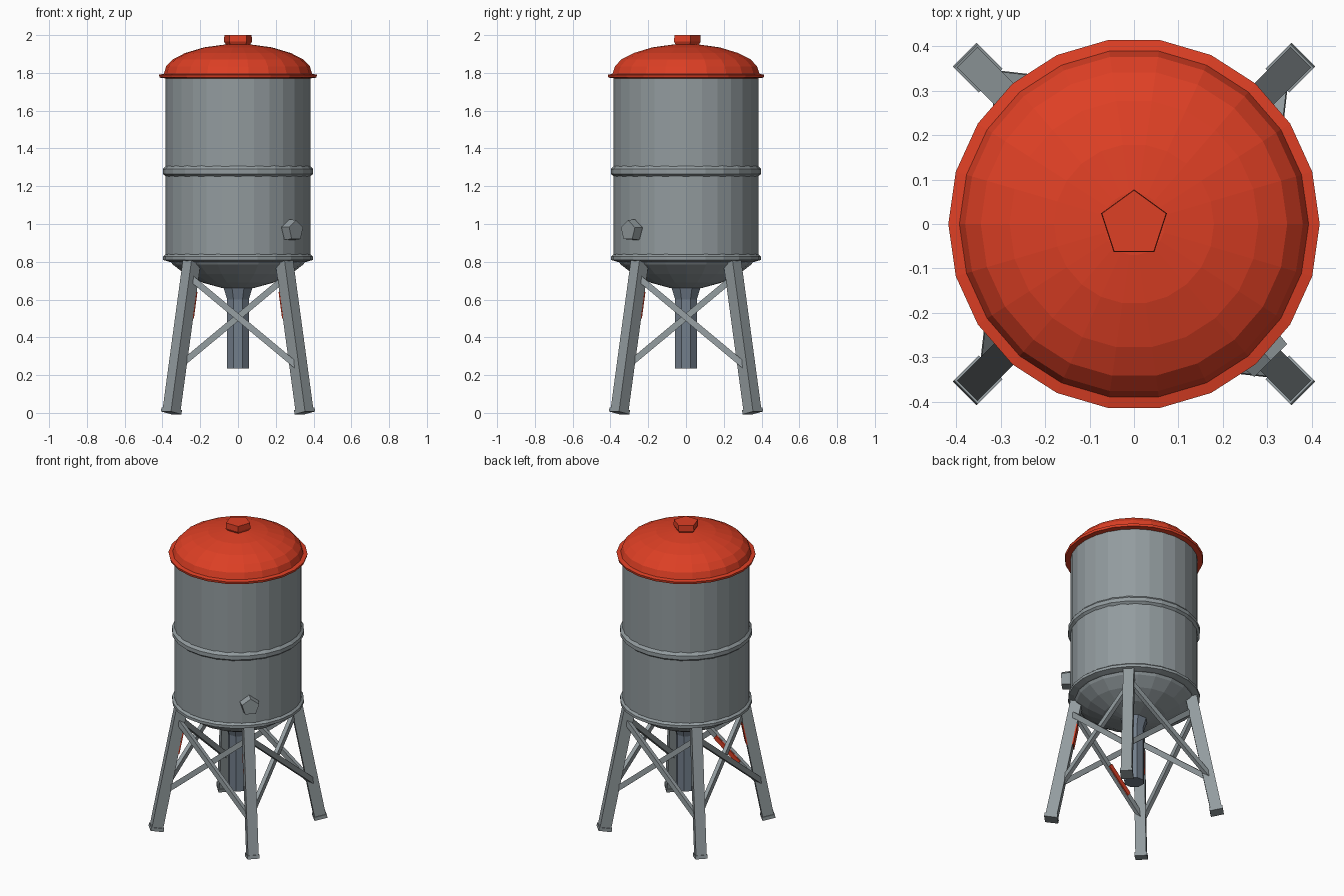
import bpy, bmesh, math
from mathutils import Vector, Matrix

if "Cube" in bpy.data.objects:
    bpy.data.objects.remove(bpy.data.objects["Cube"], do_unlink=True)


def material(name, rgb):
    m = bpy.data.materials.new(name)
    m.use_nodes = True
    m.diffuse_color = (*rgb, 1)
    bsdf = m.node_tree.nodes["Principled BSDF"]
    bsdf.inputs["Base Color"].default_value = (*rgb, 1)
    bsdf.inputs["Roughness"].default_value = 0.8
    return m


STEEL = material("steel grey", (0.29, 0.33, 0.345))
PIPE = material("blue grey", (0.17, 0.21, 0.26))
RED = material("roof red", (0.73, 0.05, 0.018))


def finish(bm, name, mat, matrix=None):
    bmesh.ops.recalc_face_normals(bm, faces=bm.faces)
    if matrix:
        bm.transform(matrix)
    mesh = bpy.data.meshes.new(name)
    bm.to_mesh(mesh)
    bm.free()
    mesh.materials.append(mat)
    ob = bpy.data.objects.new(name, mesh)
    bpy.context.collection.objects.link(ob)
    return ob


def lathe(name, profile, sides, mat, start=0.0, matrix=None):
    """Spin (radius, height) points round z and close both ends."""
    bm = bmesh.new()
    rings = []
    for r, z in profile:
        angles = [start + math.tau * i / sides for i in range(sides)]
        rings.append([bm.verts.new((r * math.cos(a), r * math.sin(a), z)) for a in angles])
    for low, high in zip(rings, rings[1:]):
        for i in range(sides):
            j = (i + 1) % sides
            bm.faces.new((low[i], low[j], high[j], high[i]))
    bm.faces.new(rings[0][::-1])
    bm.faces.new(rings[-1])
    return finish(bm, name, mat, matrix)


def strut(name, a, b, outward, width, depth, mat):
    """Square bar from a to b with its depth facing outward."""
    a, b = Vector(a), Vector(b)
    axis = (b - a).normalized()
    side = axis.cross(Vector(outward)).normalized()
    out = side.cross(axis)
    bm = bmesh.new()
    bmesh.ops.create_cube(bm, size=1)
    bm.transform(Matrix.Diagonal((width, depth, (b - a).length, 1)))
    turn = Matrix((side, out, axis)).transposed().to_4x4()
    return finish(bm, name, mat, Matrix.Translation((a + b) / 2) @ turn)


# Tank: rounded belly, rim, wall and middle band
lathe("tank_belly", [(0.08, 0.66), (0.19, 0.69), (0.28, 0.735), (0.345, 0.785), (0.37, 0.82)],
      20, STEEL)
lathe("tank_wall", [(0.375, 0.82), (0.383, 0.84), (0.383, 1.785)], 28, STEEL)
lathe("tank_lower_rim", [(0.365, 0.80), (0.397, 0.81), (0.397, 0.828), (0.38, 0.842)], 24, STEEL)
lathe("tank_middle_band", [(0.38, 1.25), (0.398, 1.265), (0.398, 1.29), (0.38, 1.31)], 24, STEEL)

# Roof dome with a flared lip and a five-sided cap
lathe("roof", [(0.375, 1.77), (0.415, 1.775), (0.418, 1.79), (0.393, 1.795), (0.38, 1.835),
               (0.345, 1.872), (0.28, 1.905), (0.18, 1.935), (0.07, 1.95)], 22, RED)
lathe("roof_cap", [(0.055, 1.93), (0.078, 1.965), (0.076, 2.0)], 5, RED, math.pi / 2)

# Drain pipe under the belly
lathe("drain_pipe", [(0.062, 0.235), (0.062, 0.60), (0.085, 0.67)], 8, PIPE, math.pi / 8)

# Side spout on the front left of the tank
spout_turn = Vector((1, -1, 0)).to_track_quat("Z", "Y").to_matrix().to_4x4()
lathe("side_spout", [(0.05, 0.35), (0.06, 0.39), (0.055, 0.435)], 5, STEEL, 0.3,
      Matrix.Translation((0, 0, 0.965)) @ spout_turn)

# Splayed legs
LEG_TOP, LEG_FOOT = (0.245, 0.80), (0.352, 0.012)


def leg_point(sx, sy, z, shift=0.0):
    t = (z - LEG_FOOT[1]) / (LEG_TOP[1] - LEG_FOOT[1])
    d = LEG_FOOT[0] + (LEG_TOP[0] - LEG_FOOT[0]) * t + shift
    return Vector((sx * d, sy * d, z))


CORNERS = [("front_left", 1, -1), ("back_left", 1, 1),
           ("back_right", -1, 1), ("front_right", -1, -1)]
for label, sx, sy in CORNERS:
    out = (sx, sy, 0)
    strut("leg_" + label, leg_point(sx, sy, 0.005), leg_point(sx, sy, 0.81), out,
          0.065, 0.07, STEEL)
    strut("foot_" + label, leg_point(sx, sy, 0.0), leg_point(sx, sy, 0.022), out,
          0.075, 0.08, STEEL)

# Crossed braces on all four sides
for i, (label, sx, sy) in enumerate(CORNERS):
    _, tx, ty = CORNERS[(i + 1) % 4]
    out = Vector((sx + tx, sy + ty, 0)).normalized()
    for n, (low, high) in enumerate(((0.24, 0.72), (0.72, 0.24))):
        offset = out * (0.012 if n else -0.012)
        strut(f"brace_{label}_{n + 1}", leg_point(sx, sy, low) + offset,
              leg_point(tx, ty, high) + offset, out, 0.033, 0.026, STEEL)

# Small red paint marks inside the front brace and front legs
high, low = leg_point(1, -1, 0.72), leg_point(-1, -1, 0.24)
inside = Vector((0, 0.029, 0))
strut("brace_paint", high.lerp(low, 0.5) + inside, high.lerp(low, 0.78) + inside,
      (0, 1, 0), 0.03, 0.008, RED)
for label, sx in (("left", 1), ("right", -1)):
    strut("leg_paint_" + label, leg_point(sx, -1, 0.5, -0.026), leg_point(sx, -1, 0.64, -0.026),
          (sx, -1, 0), 0.066, 0.008, RED)
